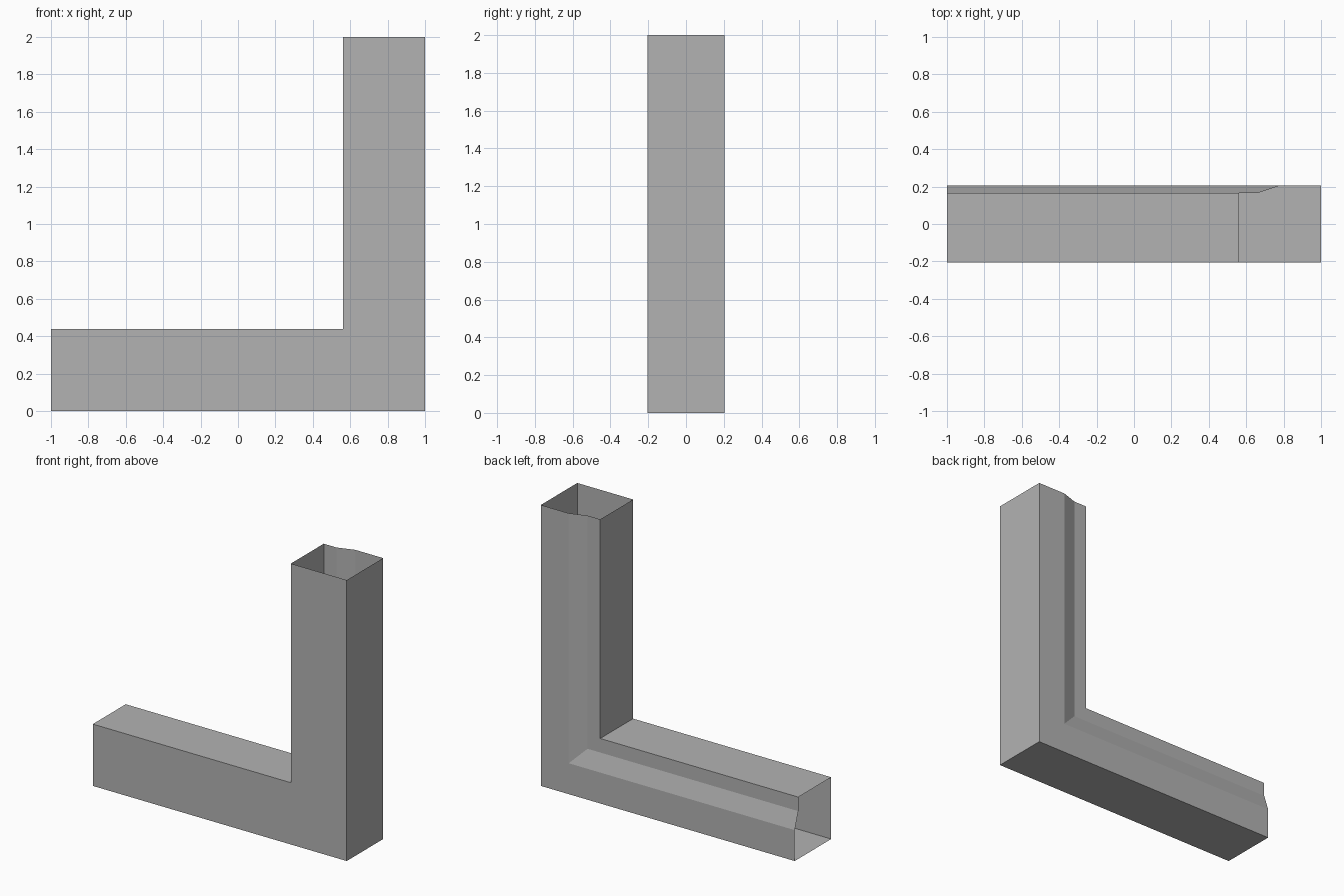
import bpy
import bmesh

cube = bpy.data.objects.get("Cube")
if cube:
    bpy.data.objects.remove(cube, do_unlink=True)

# Single grey material
grey = bpy.data.materials.new("light grey")
grey.use_nodes = True
colour = (0.45, 0.45, 0.45, 1)
grey.diffuse_color = colour
grey.node_tree.nodes["Principled BSDF"].inputs["Base Color"].default_value = colour

# Tube section: (distance from the outer side, y), with a step in the back wall
DEPTH = 0.205
section = [(0, -DEPTH), (0, DEPTH), (0.22, DEPTH), (0.34, 0.165),
           (0.44, 0.165), (0.44, -DEPTH)]

# Sweep the section along the leg, round the mitred corner and up the post
bm = bmesh.new()
rings = [
    [bm.verts.new((-1, y, d)) for d, y in section],
    [bm.verts.new((1 - d, y, d)) for d, y in section],
    [bm.verts.new((1 - d, y, 2)) for d, y in section],
]
for a, b in zip(rings, rings[1:]):
    for i in range(len(section)):
        j = (i + 1) % len(section)
        bm.faces.new((a[i], a[j], b[j], b[i]))

mesh = bpy.data.meshes.new("corner_tube")
bm.to_mesh(mesh)
bm.free()
mesh.materials.append(grey)
bpy.context.collection.objects.link(bpy.data.objects.new("corner_tube", mesh))
